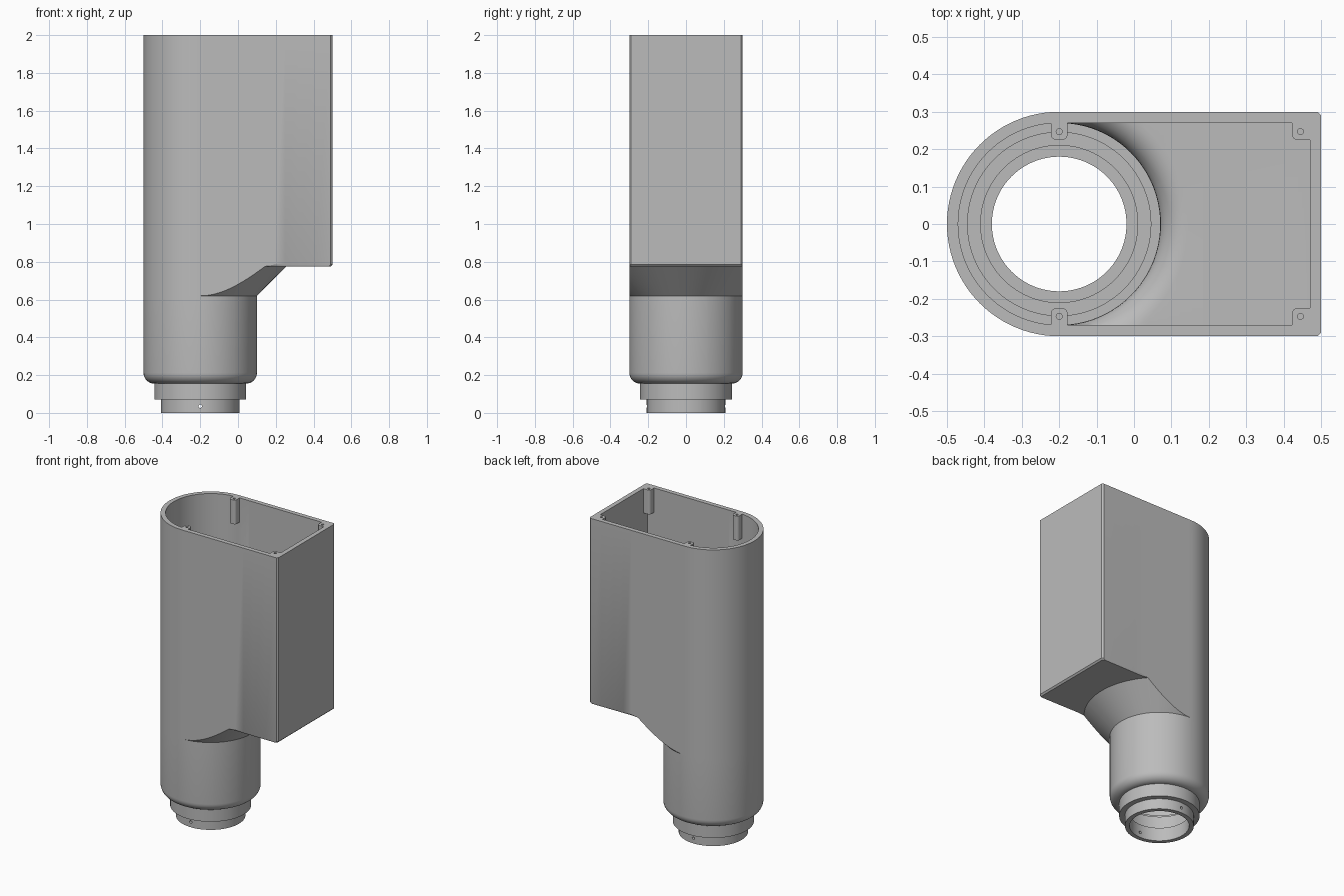
import bpy, bmesh, math
from math import sin, cos, pi

if "Cube" in bpy.data.objects:
    bpy.data.objects.remove(bpy.data.objects["Cube"], do_unlink=True)

AXIS_X = -0.2          # centre of the round end and neck
TOP = 2.0
WALL = 0.03

grey = bpy.data.materials.new("plain grey")
grey.use_nodes = True
grey.diffuse_color = (0.5, 0.5, 0.5, 1)
grey.node_tree.nodes["Principled BSDF"].inputs["Base Color"].default_value = (0.5, 0.5, 0.5, 1)


def finish(name, bm):
    bmesh.ops.remove_doubles(bm, verts=bm.verts, dist=1e-5)
    bmesh.ops.recalc_face_normals(bm, faces=bm.faces)
    mesh = bpy.data.meshes.new(name)
    bm.to_mesh(mesh)
    bm.free()
    mesh.materials.append(grey)
    ob = bpy.data.objects.new(name, mesh)
    bpy.context.collection.objects.link(ob)
    return ob


def select(ob):
    bpy.ops.object.select_all(action='DESELECT')
    ob.select_set(True)
    bpy.context.view_layer.objects.active = ob


def drill(ob, centre, radius, depth, rotation=(0, 0, 0)):
    bpy.ops.mesh.primitive_cylinder_add(vertices=16, radius=radius, depth=depth,
                                        location=centre, rotation=rotation)
    cutter = bpy.context.object
    cutter.name = "drill_cutter"
    cutter.hide_render = True
    cutter.data.materials.append(grey)
    mod = ob.modifiers.new("hole", 'BOOLEAN')
    mod.operation = 'DIFFERENCE'
    mod.solver = 'EXACT'
    mod.object = cutter
    select(ob)
    bpy.ops.object.modifier_apply(modifier=mod.name)
    bpy.data.objects.remove(cutter, do_unlink=True)


def smooth(ob):
    select(ob)
    bpy.ops.object.shade_smooth_by_angle(angle=math.radians(30))


def reach(t, half, length, chamfer):
    """Distance from the axis to the D-shaped outline in direction t."""
    c, s = cos(t), abs(sin(t))
    if c <= 1e-9:
        return half
    d = min(half / max(s, 1e-9), length / c)
    return min(d, (half + length - chamfer) / (c + s))


FLARE_R, FLARE_Z = 0.455, 0.62       # cone under the box
LIP = 0.075                          # rounded lip inside
FLOOR = 0.805


def column(t):
    """Closed (radius, height) section of the housing in direction t."""
    # stepped neck and rounded shoulder
    pts = [(0.18, 0), (0.208, 0), (0.208, 0.07), (0.243, 0.07), (0.243, 0.155)]
    for i in range(1, 9):
        a = i / 8 * pi / 2
        pts.append((0.243 + 0.057 * sin(a), 0.212 - 0.057 * cos(a)))
    # cone, box underside with eased edge, outer wall
    d = reach(t, 0.3, 0.7, 0.01)
    c = min(d, FLARE_R)
    z = FLARE_Z + c - 0.3
    e = min(0.01, d - c)
    pts += [(0.3, FLARE_Z), (c, z), (d - e, z), (d, z + e), (d, TOP)]
    # inner wall, floor and rounded lip
    d = reach(t, 0.3 - WALL, 0.7 - WALL, 0)
    pts.append((d, TOP))
    for i in range(9):
        a = (1 - i / 8) * pi / 2
        r = min(d, 0.27 + LIP * (1 - cos(a)))
        h = FLOOR - LIP + math.sqrt(max(0, LIP**2 - (LIP - r + 0.27)**2))
        if i == 0:
            pts.append((d, h))
        pts.append((r, h))
    # stepped bore
    pts += [(0.27, 0.215), (0.245, 0.215), (0.245, 0.185), (0.21, 0.185),
            (0.21, 0.09), (0.18, 0.09)]
    return pts


# Housing: one loft of sections around the axis, with exact corner directions
special = [math.asin(0.3 / FLARE_R), math.asin(0.27 / 0.345),
           math.atan2(0.27, 0.67), math.atan2(0.3, 0.69), math.atan2(0.29, 0.7)]
angles = [2 * pi * i / 96 - pi for i in range(96)]
angles = sorted(angles + special + [-a for a in special])
bm = bmesh.new()
cols = [[bm.verts.new((AXIS_X + r * cos(t), r * sin(t), z)) for r, z in column(t)]
        for t in angles]
for i, a in enumerate(cols):
    b = cols[(i + 1) % len(cols)]
    for j in range(len(a)):
        k = (j + 1) % len(a)
        bm.faces.new((a[j], b[j], b[k], a[k]))
housing = finish("housing", bm)
drill(housing, (AXIS_X, 0, 0.035), 0.009, 0.6, (pi / 2, 0, 0))
smooth(housing)


def prism(name, outline, z0, z1):
    bm = bmesh.new()
    face = bm.faces.new([bm.verts.new((x, y, z0)) for x, y in outline])
    up = bmesh.ops.extrude_face_region(bm, geom=[face])
    verts = [v for v in up["geom"] if isinstance(v, bmesh.types.BMVert)]
    bmesh.ops.translate(bm, verts=verts, vec=(0, 0, z1 - z0))
    return finish(name, bm)


def rounded(cx, cy, r, start):
    return [(cx + r * cos(start + i * pi / 10), cy + r * sin(start + i * pi / 10))
            for i in range(6)]


# Screw posts: a middle pair and a corner pair
for side, word in ((1, "back"), (-1, "front")):
    middle = [(AXIS_X + 0.0225, 0.27), (AXIS_X - 0.0225, 0.27)]
    middle += rounded(AXIS_X - 0.0075, 0.24, 0.015, pi)
    middle += rounded(AXIS_X + 0.0075, 0.24, 0.015, 1.5 * pi)
    corner = [(0.47, 0.225), (0.47, 0.27), (0.422, 0.27)]
    corner += rounded(0.437, 0.24, 0.015, pi)
    for name, outline, x in (("middle", middle, AXIS_X), ("corner", corner, 0.445)):
        post = prism(f"{word}_{name}_screw_post",
                     [(px, side * py) for px, py in outline], 1.84, TOP)
        drill(post, (x, side * 0.247, TOP), 0.008, 0.2)
        smooth(post)

# Shallow strip across the box floor
prism("floor_strip", [(0.185, -0.27), (0.305, -0.27), (0.305, 0.27), (0.185, 0.27)],
      FLOOR - 0.004, FLOOR + 0.004)
